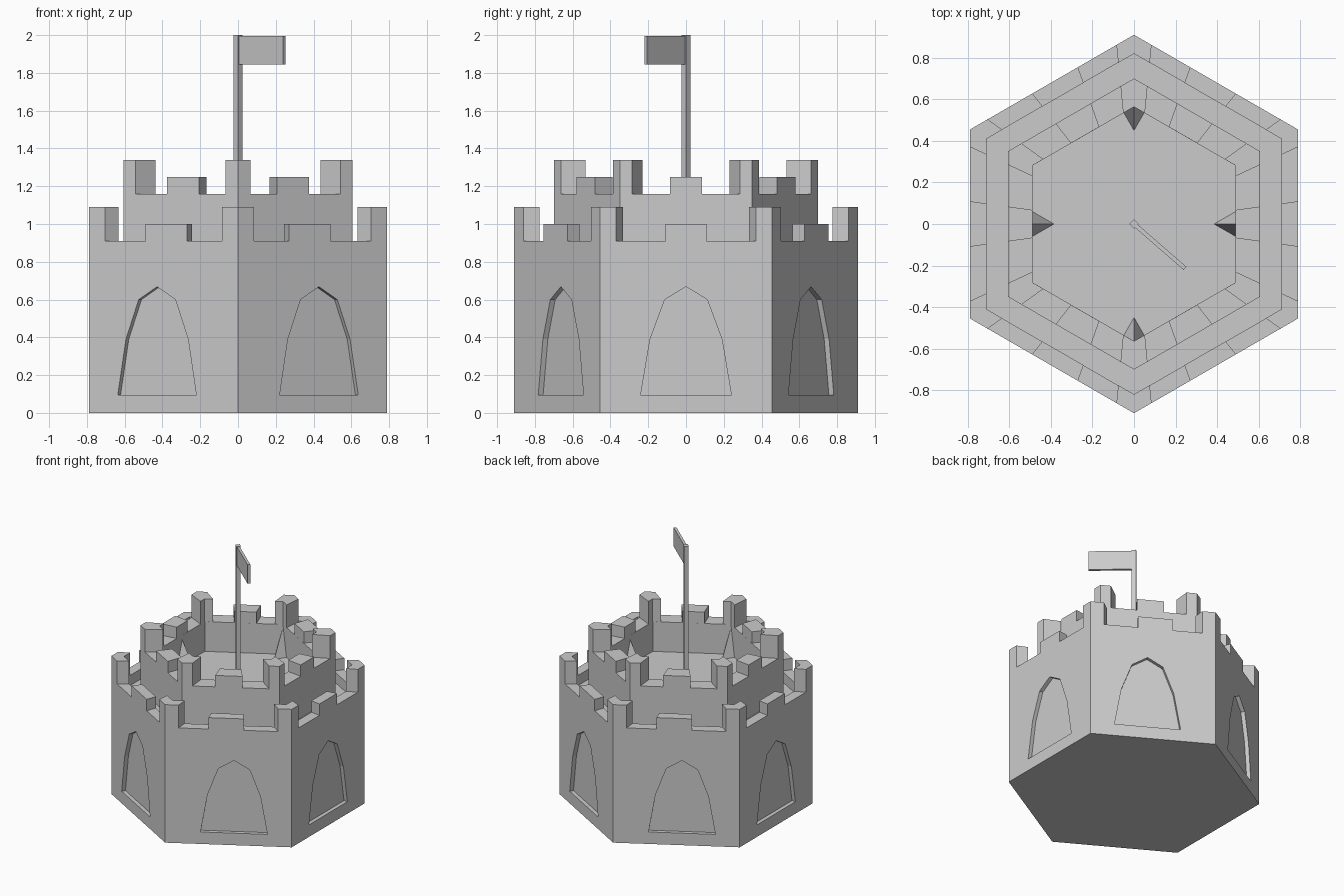
import bpy, bmesh
from math import radians, sin, cos
from mathutils import Vector, Matrix

if "Cube" in bpy.data.objects:
    bpy.data.objects.remove(bpy.data.objects["Cube"])

FLOOR = 0.925


def finish(name, bm):
    bmesh.ops.recalc_face_normals(bm, faces=bm.faces)
    me = bpy.data.meshes.new(name)
    bm.to_mesh(me)
    bm.free()
    ob = bpy.data.objects.new(name, me)
    bpy.context.collection.objects.link(ob)
    return ob


def loft(bm, rings):
    """Skin closed rings of points and cap both ends."""
    vs = [[bm.verts.new(p) for p in r] for r in rings]
    n = len(vs[0])
    for a, b in zip(vs, vs[1:]):
        for i in range(n):
            j = (i + 1) % n
            bm.faces.new((a[i], a[j], b[j], b[i]))
    bm.faces.new(vs[0])
    bm.faces.new(vs[-1])


def corner(i, r, z=0.0):
    a = radians(30 + 60 * i)
    return Vector((r * cos(a), r * sin(a), z))


def edge_point(i, t, r):
    return corner(i, r).lerp(corner(i + 1, r), t)


# Tower body: stepped hexagonal profile (radius, height)
profile = [(0.91, 0), (0.91, 0.91), (0.82, 0.91), (0.82, 0.83), (0.70, 0.83),
           (0.70, 1.16), (0.563, 1.16), (0.563, FLOOR)]
bm = bmesh.new()
loft(bm, [[corner(i, r, z) for i in range(6)] for r, z in profile])
body = finish("tower_body", bm)

# Arched recesses cut into each side
half = [(0.24, 0.095), (0.19, 0.39), (0.112, 0.60)]
arch = half + [(0, 0.668)] + [(-x, z) for x, z in reversed(half)]
bm = bmesh.new()
for i in range(6):
    p, q = corner(i, 0.91), corner(i + 1, 0.91)
    along = (q - p).normalized()
    mid = (p + q) / 2
    out = mid.normalized()
    # slanted sides carry the arch slightly toward the left/right corners
    if abs(mid.y) > 0.1:
        mid = mid + along * (0.04 if abs(q.x) > abs(p.x) else -0.04)
    loft(bm, [[mid + along * x + out * d + Vector((0, 0, z)) for x, z in arch]
              for d in (-0.03, 0.1)])
cutter = finish("arch_cutter", bm)
mod = body.modifiers.new("arches", 'BOOLEAN')
mod.operation = 'DIFFERENCE'
mod.solver = 'EXACT'
mod.object = cutter
bpy.context.view_layer.objects.active = body
bpy.ops.object.modifier_apply(modifier=mod.name)
bpy.data.objects.remove(cutter)


# Battlements: taller corner merlons and lower middle merlons
def middle_span(i):
    if i % 3 == 2:                      # flat left and right sides
        return 0.38, 0.62
    from_tip = abs(corner(i, 1).x) < 0.1
    return (0.342, 0.622) if from_tip else (0.378, 0.658)


def battlement(name, r_out, inner, z0):
    bm = bmesh.new()
    r_in = r_out * inner

    def merlon(outline, z1):
        pts = [f(r_out) for f in outline] + [f(r_in) for f in reversed(outline)]
        loft(bm, [[p + Vector((0, 0, z)) for p in pts] for z in (z0, z1)])

    for i in range(6):
        a, b = middle_span(i)
        merlon([lambda r: edge_point(i, a, r), lambda r: edge_point(i, b, r)], z0 + 0.09)
        before = 0.093 if (i - 1) % 3 == 2 else 0.107
        after = 0.093 if i % 3 == 2 else 0.107
        merlon([lambda r: edge_point(i - 1, 1 - before, r),
                lambda r: corner(i, r),
                lambda r: edge_point(i, after, r)], z0 + 0.18)
    return finish(name, bm)


battlement("lower_battlement", 0.91, 0.9, 0.91)
battlement("upper_battlement", 0.70, 0.805, 1.16)

# Four three-sided wedges leaning on the inner wall
bm = bmesh.new()
for k in range(4):
    tip = 0.385 if k % 2 == 0 else 0.45
    rot = Matrix.Rotation(radians(90 * k), 3, 'Z')
    base = [bm.verts.new(rot @ Vector(p)) for p in (
        (tip, 0, FLOOR), (tip + 0.12, 0.069, FLOOR), (tip + 0.12, -0.069, FLOOR))]
    top = bm.verts.new(rot @ Vector((tip + 0.115, 0, 1.15)))
    bm.faces.new(base)
    for j in range(3):
        bm.faces.new((base[j], base[(j + 1) % 3], top))
finish("inner_wedges", bm)

# Four-sided flag pole
bm = bmesh.new()
loft(bm, [[(0.024, 0, z), (0, 0.024, z), (-0.024, 0, z), (0, -0.024, z)]
          for z in (FLOOR, 2.0)])
finish("flag_pole", bm)

# Flag plate
bm = bmesh.new()
rot = Matrix.Rotation(radians(-41), 3, 'Z')
loft(bm, [[rot @ Vector(p) for p in ((0.0, -0.01, z), (0.325, -0.01, z),
                                     (0.325, 0.01, z), (0.0, 0.01, z))]
          for z in (1.845, 1.995)])
finish("flag", bm)
